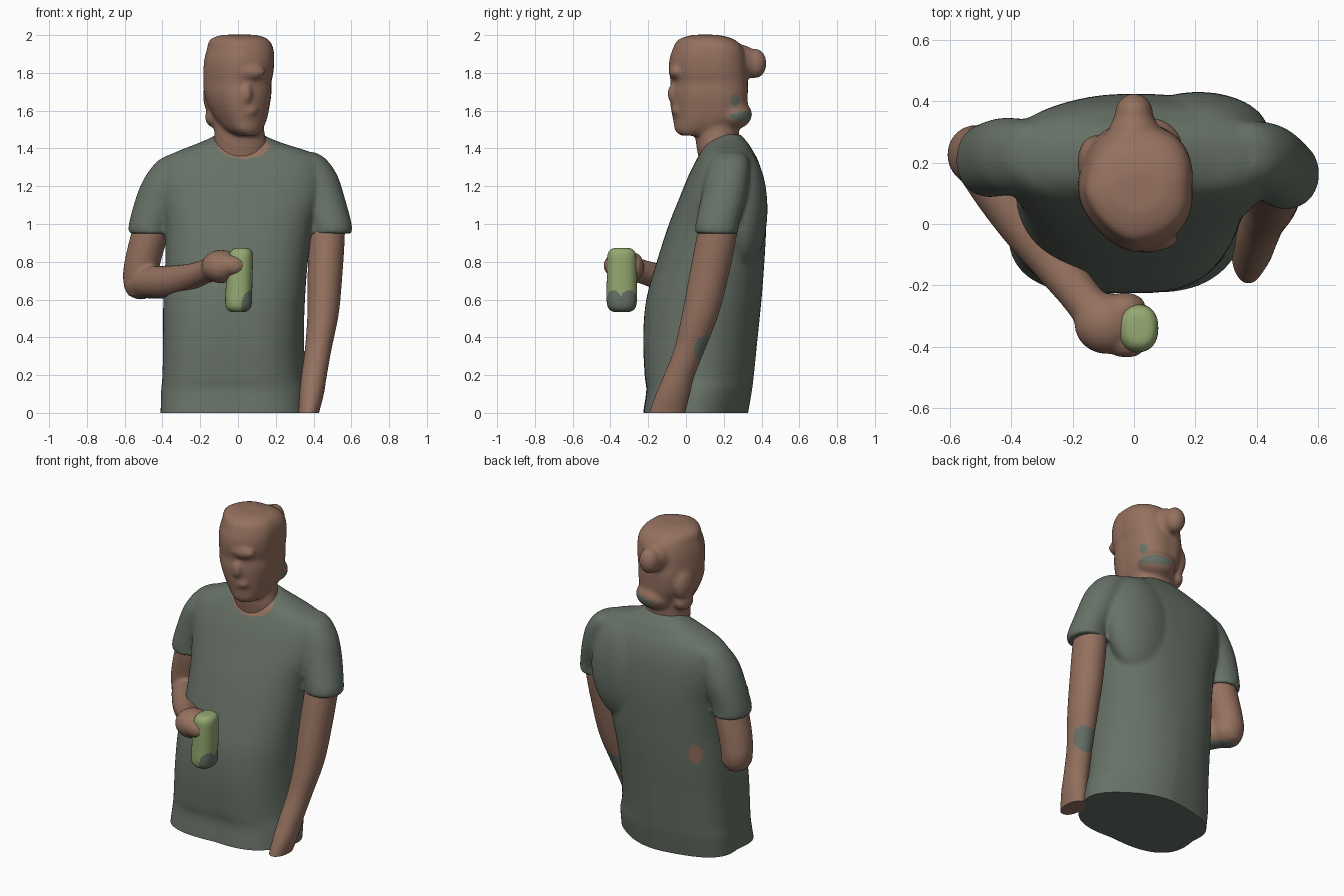
import bpy, bmesh, math
from mathutils import Vector, Matrix

def material(name, rgb):
    m = bpy.data.materials.new(name)
    m.diffuse_color = (*rgb, 1)
    return m

SHIRT = material("shirt grey green", (0.135, 0.165, 0.135))
SKIN = material("skin brown", (0.30, 0.165, 0.115))
GREEN = material("can green", (0.30, 0.40, 0.165))

def spline(rings, n=5):
    """Catmull-Rom interpolation between cross-sections."""
    out = []
    for i in range(len(rings) - 1):
        p = [Vector(rings[max(0, min(len(rings) - 1, i + k))]) for k in (-1, 0, 1, 2)]
        for s in range(n):
            t = s / n
            out.append(0.5 * (2 * p[1] + (p[2] - p[0]) * t
                              + (2 * p[0] - 5 * p[1] + 4 * p[2] - p[3]) * t * t
                              + (3 * p[1] - p[0] - 3 * p[2] + p[3]) * t ** 3))
    return out + [Vector(rings[-1])]

def loft(bm, rings, power=2.0, axis=None, seg=40, skew=lambda z: 0):
    """Skin through rings (cx, cy, cz, rx, ry), horizontal or square to axis.
    skew(z) swells the front-left corner and trims the back-right one."""
    rot = Vector(axis).to_track_quat('Z', 'Y') if axis else Matrix.Identity(3)
    loops = []
    for cx, cy, cz, rx, ry in spline(rings):
        loop = []
        for k in range(seg):
            a = 2 * math.pi * k / seg
            c, s = math.cos(a), math.sin(a)
            f = 1 - skew(cz) * math.cos(a - math.pi / 4) * abs(math.sin(2 * a))
            x = f * rx * math.copysign(abs(c) ** (2 / power), c)
            y = f * ry * math.copysign(abs(s) ** (2 / power), s)
            loop.append(bm.verts.new(Vector((cx, cy, cz)) + rot @ Vector((x, y, 0))))
        loops.append(loop)
    for a, b in zip(loops, loops[1:]):
        for k in range(seg):
            j = (k + 1) % seg
            bm.faces.new((a[k], a[j], b[j], b[k]))
    bm.faces.new(loops[0][::-1])
    bm.faces.new(loops[-1])

def box_rings(rows):
    """(z, x0, x1, y0, y1) extents to rings."""
    return [((a + b) / 2, (c + d) / 2, z, (b - a) / 2, (d - c) / 2) for z, a, b, c, d in rows]

def blob(bm, pos, radii):
    bmesh.ops.create_uvsphere(bm, u_segments=24, v_segments=16, radius=1,
                              matrix=Matrix.Translation(pos) @ Matrix.Diagonal((*radii, 1)))

def finish(name, bm, mats, voxel=0.01, smooth=8, patches=()):
    """Fuse the pieces, soften, cut flat at the ground, paint ellipsoid patches."""
    bmesh.ops.recalc_face_normals(bm, faces=bm.faces)
    me = bpy.data.meshes.new(name)
    bm.to_mesh(me)
    ob = bpy.data.objects.new(name, me)
    bpy.context.collection.objects.link(ob)
    bpy.context.view_layer.objects.active = ob
    r = ob.modifiers.new("fuse", 'REMESH')
    r.mode, r.voxel_size = 'VOXEL', voxel
    s = ob.modifiers.new("soften", 'SMOOTH')
    s.factor, s.iterations = 0.5, smooth
    for m in ("fuse", "soften"):
        bpy.ops.object.modifier_apply(modifier=m)
    bm.clear()
    bm.from_mesh(me)
    cut = bmesh.ops.bisect_plane(bm, geom=bm.verts[:] + bm.edges[:] + bm.faces[:],
                                 plane_co=(0, 0, 0), plane_no=(0, 0, 1), clear_inner=True)
    edges = [e for e in cut["geom_cut"] if isinstance(e, bmesh.types.BMEdge)]
    if edges:
        bmesh.ops.holes_fill(bm, edges=edges, sides=0)
    for f in bm.faces:
        c = f.calc_center_median()
        f.smooth = not (c.z < 0.001)
        for pos, rad, idx in patches:
            if sum(((c[i] - pos[i]) / rad[i]) ** 2 for i in range(3)) < 1:
                f.material_index = idx
    bm.to_mesh(me)
    bm.free()
    for m in mats:
        me.materials.append(m)
    return ob

# Shirt: body, one fuller shoulder blade, two short sleeves
bm = bmesh.new()
loft(bm, box_rings([
    (-0.06, -0.40, 0.39, -0.22, 0.32), (0.0, -0.40, 0.39, -0.22, 0.33),
    (0.12, -0.40, 0.38, -0.205, 0.35), (0.2, -0.395, 0.36, -0.215, 0.36),
    (0.4, -0.395, 0.35, -0.225, 0.38), (0.6, -0.395, 0.355, -0.21, 0.40),
    (0.8, -0.385, 0.37, -0.155, 0.415), (1.0, -0.39, 0.40, -0.09, 0.425),
    (1.15, -0.42, 0.45, -0.03, 0.42), (1.26, -0.43, 0.46, 0.015, 0.405),
    (1.34, -0.40, 0.44, 0.055, 0.38), (1.385, -0.32, 0.37, 0.08, 0.355),
    (1.42, -0.23, 0.26, 0.10, 0.335), (1.45, -0.16, 0.18, 0.13, 0.31),
    (1.475, -0.11, 0.13, 0.17, 0.29)]), power=2.4, seg=64,
    skew=lambda z: 0.13 * max(0, min(1, (0.75 - z) / 0.75)))
blob(bm, (0.21, 0.30, 1.08), (0.23, 0.132, 0.32))
for x0, x1, x2, y1, y2, ry, dz in ((-0.33, -0.42, -0.468, 0.22, 0.21, 0.122, -0.015),
                                   (0.365, 0.445, 0.492, 0.20, 0.165, 0.115, 0)):
    loft(bm, [(x0, 0.23, 1.38 + dz, 0.04, 0.06), (x0, 0.23, 1.345 + dz, 0.10, 0.10),
              ((x0 + x1) / 2, 0.22, 1.26 + dz, 0.12, ry), (x1, y1, 1.14, 0.12, ry + 0.005),
              (x2, y2, 1.0, 0.11, ry), (x2, y2, 0.95, 0.11, ry)], power=2.1)
finish("shirt", bm, [SHIRT, SKIN], smooth=14, patches=[
    ((0.03, 0.06, 1.46), (0.165, 0.12, 0.115), 1),
    ((-0.30, 0.36, 0.68), (0.035, 0.12, 0.065), 1)])

# Head with neck, nose, brow, hair and bun
bm = bmesh.new()
loft(bm, box_rings([
    (1.468, 0.0, 0.10, -0.03, 0.10), (1.495, -0.06, 0.125, -0.06, 0.20),
    (1.55, -0.115, 0.15, -0.07, 0.29), (1.62, -0.155, 0.165, -0.083, 0.32),
    (1.69, -0.18, 0.175, -0.088, 0.325), (1.75, -0.185, 0.175, -0.083, 0.325),
    (1.80, -0.185, 0.185, -0.09, 0.32), (1.87, -0.18, 0.19, -0.09, 0.315),
    (1.93, -0.165, 0.185, -0.07, 0.30), (1.97, -0.155, 0.165, -0.05, 0.265),
    (1.99, -0.125, 0.135, -0.01, 0.22), (2.002, -0.08, 0.09, 0.04, 0.16)]),
    power=2.1, skew=lambda z: -0.1)
loft(bm, [(0.015, 0.19, 1.28, 0.15, 0.11), (0.015, 0.175, 1.40, 0.145, 0.118),
          (0.01, 0.165, 1.46, 0.135, 0.115), (0.0, 0.17, 1.56, 0.13, 0.115)])
blob(bm, (0.045, -0.065, 1.69), (0.03, 0.035, 0.055))
blob(bm, (0.045, -0.05, 1.805), (0.10, 0.042, 0.045))
blob(bm, (0.045, -0.042, 1.60), (0.06, 0.035, 0.035))
blob(bm, (-0.125, 0.20, 1.565), (0.05, 0.07, 0.055))
blob(bm, (-0.13, 0.20, 1.68), (0.055, 0.09, 0.11))
blob(bm, (0.04, 0.25, 1.58), (0.12, 0.10, 0.08))
blob(bm, (0.0, 0.29, 1.855), (0.085, 0.09, 0.095))
blob(bm, (0.0, 0.365, 1.85), (0.062, 0.062, 0.08))
finish("head", bm, [SKIN, SHIRT], smooth=14, patches=[
    ((0.10, 0.32, 1.57), (0.11, 0.11, 0.026), 1),
    ((0.15, 0.26, 1.65), (0.06, 0.022, 0.035), 1)])

# Bent arm: upper arm, elbow, forearm and gripping hand
bm = bmesh.new()
loft(bm, [(-0.45, 0.21, 1.08, 0.08, 0.09), (-0.468, 0.21, 0.95, 0.098, 0.105),
          (-0.505, 0.22, 0.8, 0.096, 0.10), (-0.52, 0.228, 0.70, 0.088, 0.093),
          (-0.52, 0.225, 0.62, 0.06, 0.07)])
blob(bm, (-0.515, 0.225, 0.69), (0.092, 0.095, 0.09))
loft(bm, [(-0.52, 0.22, 0.69, 0.08, 0.08), (-0.44, 0.11, 0.69, 0.086, 0.087),
          (-0.35, -0.01, 0.695, 0.084, 0.085), (-0.25, -0.14, 0.72, 0.072, 0.07),
          (-0.17, -0.24, 0.75, 0.066, 0.064), (-0.11, -0.32, 0.77, 0.07, 0.07)],
     axis=(0.4, -0.54, 0.08))
blob(bm, (-0.09, -0.325, 0.775), (0.105, 0.1, 0.088))
blob(bm, (-0.025, -0.385, 0.78), (0.07, 0.052, 0.055))
blob(bm, (-0.03, -0.275, 0.775), (0.07, 0.052, 0.075))
finish("bent_arm", bm, [SKIN, SHIRT], smooth=7,
       patches=[((-0.45, 0.14, 0.60), (0.13, 0.15, 0.022), 1)])

# Hanging arm, cut at the ground
bm = bmesh.new()
loft(bm, [(0.475, 0.18, 1.08, 0.085, 0.09), (0.472, 0.165, 0.95, 0.094, 0.105),
          (0.46, 0.12, 0.72, 0.092, 0.105), (0.45, 0.075, 0.52, 0.083, 0.097),
          (0.425, 0.02, 0.34, 0.071, 0.083), (0.403, -0.035, 0.2, 0.068, 0.082),
          (0.39, -0.07, 0.1, 0.065, 0.09), (0.374, -0.10, 0.0, 0.055, 0.095),
          (0.365, -0.11, -0.06, 0.05, 0.09)])
finish("hanging_arm", bm, [SKIN, SHIRT], smooth=5, patches=[
    ((0.45, 0.11, 0.34), (0.12, 0.072, 0.075), 1)])

# Drinks can with a grey smudge low on the outer side
bm = bmesh.new()
loft(bm, [(0.002, -0.34, 0.533, 0.035, 0.04), (0.002, -0.34, 0.548, 0.06, 0.067),
          (0.003, -0.34, 0.585, 0.071, 0.08), (0.006, -0.34, 0.68, 0.07, 0.08),
          (0.011, -0.34, 0.79, 0.068, 0.079), (0.016, -0.34, 0.845, 0.062, 0.074),
          (0.018, -0.34, 0.868, 0.045, 0.055), (0.018, -0.34, 0.873, 0.03, 0.036)], power=2.3)
finish("can", bm, [GREEN, SHIRT], voxel=0.007, smooth=6, patches=[
    ((0.09, -0.40, 0.57), (0.075, 0.07, 0.085), 1),
    ((0.09, -0.29, 0.57), (0.075, 0.07, 0.085), 1)])
